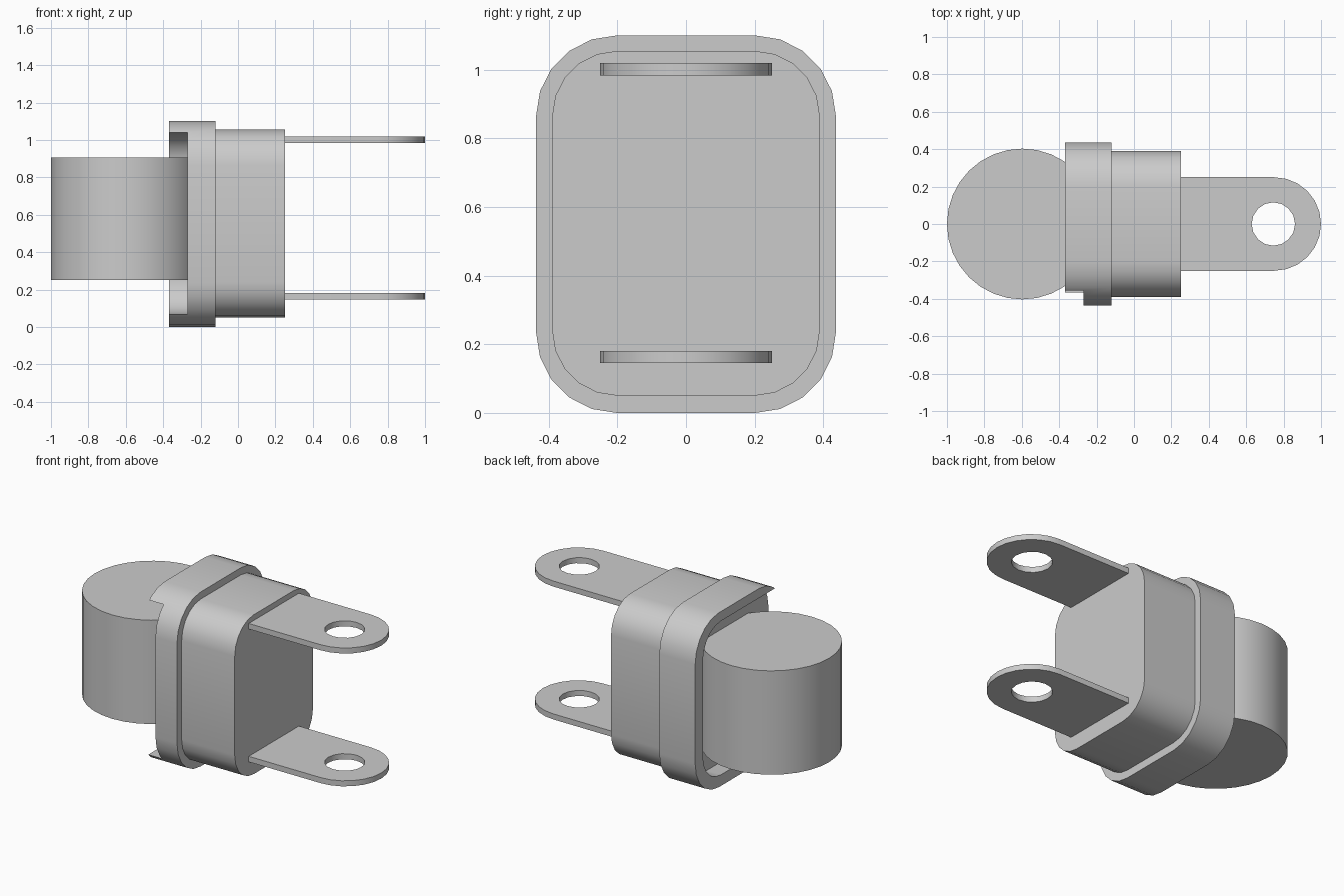
import bpy, bmesh
from math import cos, sin, pi, radians

cube = bpy.data.objects.get("Cube")
if cube:
    bpy.data.objects.remove(cube, do_unlink=True)

grey = bpy.data.materials.new("plain grey")
grey.use_nodes = True
colour = (0.6, 0.6, 0.6, 1)
grey.diffuse_color = colour
grey.node_tree.nodes["Principled BSDF"].inputs["Base Color"].default_value = colour


def prism(name, outline, depth):
    """Extrude a closed 3D outline along the depth vector."""
    bm = bmesh.new()
    base = bm.faces.new([bm.verts.new(p) for p in outline])
    top = bmesh.ops.extrude_face_region(bm, geom=[base])["geom"]
    bmesh.ops.translate(bm, vec=depth, verts=[v for v in top if isinstance(v, bmesh.types.BMVert)])
    bmesh.ops.recalc_face_normals(bm, faces=bm.faces)
    mesh = bpy.data.meshes.new(name)
    bm.to_mesh(mesh)
    bm.free()
    mesh.materials.append(grey)
    obj = bpy.data.objects.new(name, mesh)
    bpy.context.collection.objects.link(obj)
    return obj


def rounded_block(name, x0, x1, half_y, z0, z1, radius, steps=5):
    """Rounded rectangle in the YZ plane, extruded along X."""
    outline = []
    corners = [(1, z1 - radius), (-1, z1 - radius), (-1, z0 + radius), (1, z0 + radius)]
    for i, (side, cz) in enumerate(corners):
        for k in range(steps + 1):
            a = (i + k / steps) * pi / 2
            outline.append((x0, side * (half_y - radius) + radius * cos(a), cz + radius * sin(a)))
    return prism(name, outline, (x1 - x0, 0, 0))


def box(name, x0, x1, y0, y1, z0, z1):
    return prism(name, [(x0, y0, z0), (x0, y1, z0), (x0, y1, z1), (x0, y0, z1)], (x1 - x0, 0, 0))


def disc(name, x, radius, z0, z1, sides):
    ring = [2 * pi * k / sides for k in range(sides)]
    return prism(name, [(x + radius * cos(a), radius * sin(a), z0) for a in ring], (0, 0, z1 - z0))


def cut(obj, cutter):
    """Subtract the cutter, then discard it."""
    cutter.hide_render = True
    mod = obj.modifiers.new("cut", "BOOLEAN")
    mod.operation, mod.solver, mod.object = "DIFFERENCE", "EXACT", cutter
    bpy.context.view_layer.objects.active = obj
    bpy.ops.object.modifier_apply(modifier=mod.name)
    bpy.data.objects.remove(cutter, do_unlink=True)


def smooth(obj):
    bpy.ops.object.select_all(action="DESELECT")
    obj.select_set(True)
    bpy.context.view_layer.objects.active = obj
    bpy.ops.object.shade_smooth_by_angle(angle=radians(35))


# Main housing and its wider collar
parts = [rounded_block("housing", -0.12, 0.25, 0.39, 0.05, 1.055, 0.19)]
collar = rounded_block("collar", -0.37, -0.12, 0.437, 0, 1.1, 0.235)
parts.append(collar)

# Recess in the collar, left open at the front
cut(collar, rounded_block("recess_cutter", -0.5, -0.27, 0.36, 0.07, 1.04, 0.18))
cut(collar, box("opening_cutter", -0.5, -0.27, -0.6, -0.1, 0.07, 1.04))

# Upright drum seated in the recess
parts.append(disc("drum", -0.597, 0.403, 0.25, 0.905, 32))

# Pair of mounting tabs with round ends and holes
for name, z in (("lower_tab", 0.146), ("upper_tab", 0.984)):
    arc = [-pi / 2 + pi * k / 12 for k in range(13)]
    outline = [(0.2, 0.25, z), (0.2, -0.25, z)]
    outline += [(0.75 + 0.25 * cos(a), 0.25 * sin(a), z) for a in arc]
    tab = prism(name, outline, (0, 0, 0.035))
    cut(tab, disc("hole_cutter", 0.745, 0.116, z - 0.1, z + 0.1, 16))
    parts.append(tab)

for part in parts:
    smooth(part)
